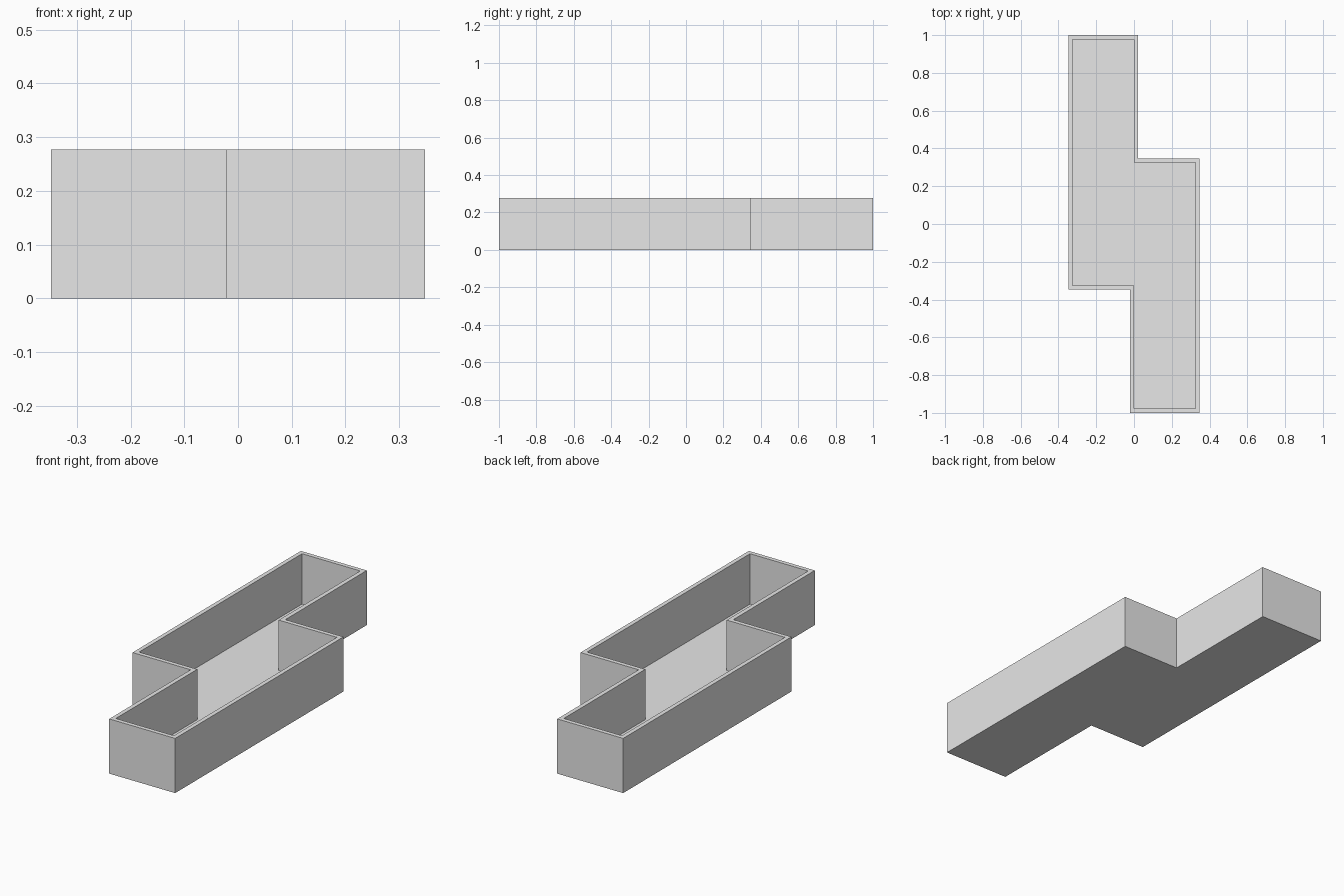
import bpy
import bmesh

if "Cube" in bpy.data.objects:
    bpy.data.objects.remove(bpy.data.objects["Cube"], do_unlink=True)

CELL = 0.326     # inner width of one lane
WALL = 0.0217    # wall and floor thickness
HEIGHT = 0.277

grey = bpy.data.materials.new("plain_grey")
grey.use_nodes = True
grey.diffuse_color = (0.8, 0.8, 0.8, 1)
grey.node_tree.nodes["Principled BSDF"].inputs["Base Color"].default_value = (0.8, 0.8, 0.8, 1)


def outline(bm, grow, z):
    """Ring of vertices for the stepped outline, second half by half-turn."""
    side, end = CELL + grow, 3 * CELL + grow
    half = [(-grow, -end), (side, -end), (side, side), (grow, side)]
    return [bm.verts.new((s * x, s * y, z)) for s in (1, -1) for x, y in half]


def bridge(bm, a, b):
    """Quads between two matching rings."""
    for i in range(len(a)):
        j = (i + 1) % len(a)
        bm.faces.new((a[i], a[j], b[j], b[i]))


# Open stepped tray: underside, outer walls, rim, inner walls, floor
bm = bmesh.new()
rings = [outline(bm, WALL, 0), outline(bm, WALL, HEIGHT),
         outline(bm, 0, HEIGHT), outline(bm, 0, WALL)]
bm.faces.new(rings[0][::-1])
for lower, upper in zip(rings, rings[1:]):
    bridge(bm, lower, upper)
bm.faces.new(rings[-1])
bmesh.ops.recalc_face_normals(bm, faces=bm.faces)

mesh = bpy.data.meshes.new("stepped_tray")
bm.to_mesh(mesh)
bm.free()
mesh.materials.append(grey)
bpy.context.collection.objects.link(bpy.data.objects.new("stepped_tray", mesh))
